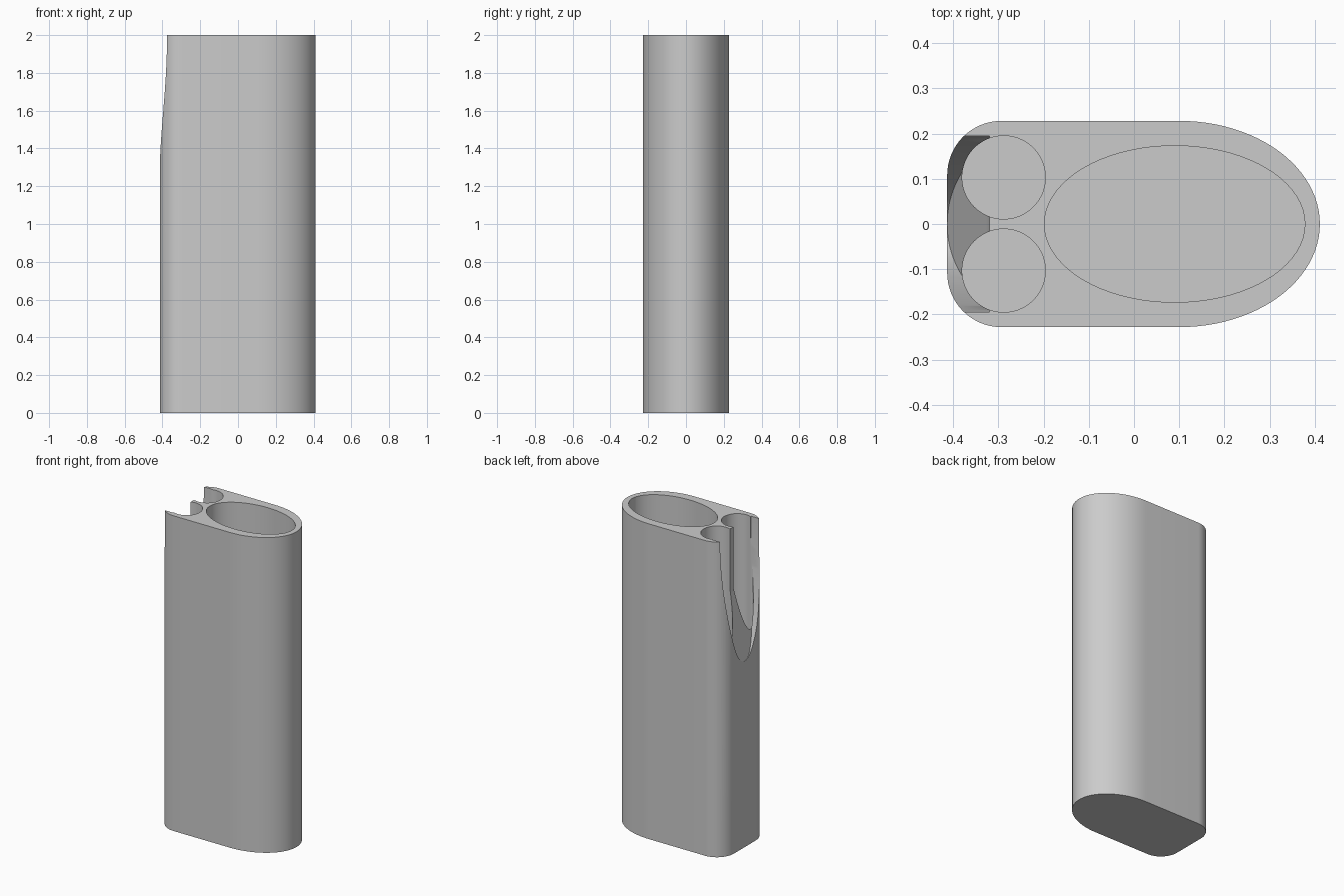
import bpy, bmesh
from math import sin, cos, pi
from mathutils import Vector

cube = bpy.data.objects.get("Cube")
if cube:
    bpy.data.objects.remove(cube, do_unlink=True)

HEIGHT, FLOOR = 2.0, 0.05

grey = bpy.data.materials.new("light_grey")
grey.use_nodes = True
grey.diffuse_color = (0.6, 0.6, 0.6, 1)
grey.node_tree.nodes["Principled BSDF"].inputs["Base Color"].default_value = (0.6, 0.6, 0.6, 1)


def arc(cx, cy, rx, ry, start, end, steps):
    """Points along an elliptical arc, angles in half turns."""
    angles = [pi * (start + (end - start) * i / steps) for i in range(steps + 1)]
    return [(cx + rx * cos(a), cy + ry * sin(a)) for a in angles]


def prism(name, points, offset, cut=None):
    """Extrude a closed outline by offset, optionally trimmed by a plane."""
    bm = bmesh.new()
    face = bm.faces.new([bm.verts.new(p) for p in points])
    top = bmesh.ops.extrude_face_region(bm, geom=[face])["geom"]
    bmesh.ops.translate(bm, vec=offset,
                        verts=[v for v in top if isinstance(v, bmesh.types.BMVert)])
    if cut:
        geom = bm.verts[:] + bm.edges[:] + bm.faces[:]
        res = bmesh.ops.bisect_plane(bm, geom=geom, plane_co=cut[0],
                                     plane_no=cut[1], clear_outer=True)
        edges = [e for e in res["geom_cut"] if isinstance(e, bmesh.types.BMEdge)]
        bmesh.ops.contextual_create(bm, geom=edges)
    bmesh.ops.recalc_face_normals(bm, faces=bm.faces)
    mesh = bpy.data.meshes.new(name)
    bm.to_mesh(mesh)
    bm.free()
    mesh.materials.append(grey)
    obj = bpy.data.objects.new(name, mesh)
    bpy.context.collection.objects.link(obj)
    return obj


def bore(name, cx, cy, rx, ry):
    """Upright hole cutter, open at the top."""
    ring = arc(cx, cy, rx, ry, 0, 2, 72)[:-1]
    return prism(name, [(x, y, FLOOR) for x, y in ring], (0, 0, HEIGHT))


# Case body: rounded corners on one end, half ellipse on the other
outline = (arc(0.10, 0, 0.311, 0.228, -0.5, 0.5, 48)
           + arc(-0.293, 0.108, 0.12, 0.12, 0.5, 1, 16)
           + arc(-0.293, -0.108, 0.12, 0.12, 1, 1.5, 16))
body = prism("case_body", [(x, y, 0) for x, y in outline], (0, 0, HEIGHT))

# Large oval compartment and two round tubes
cutters = [bore("oval_compartment_cutter", 0.09, 0, 0.288, 0.173)]
for side, s in (("left", 1), ("right", -1)):
    cutters.append(bore(side + "_tube_cutter", -0.288, s * 0.103, 0.092, 0.092))

# Thumb slot: half ellipse through the end wall with a sloping floor
slot = arc(0, HEIGHT, 0.195, 0.82, 1, 2, 48) + [(0.195, 2.2), (-0.195, 2.2)]
low, high = Vector((-0.413, 0, 1.18)), Vector((-0.32, 0, 1.62))
slope = high - low
cutters.append(prism("thumb_slot_cutter", [(-0.6, y, z) for y, z in slot],
                     (0.28, 0, 0), (low, Vector((slope.z, 0, -slope.x)))))

bpy.ops.object.select_all(action='DESELECT')
bpy.context.view_layer.objects.active = body
body.select_set(True)
for cutter in cutters:
    mod = body.modifiers.new(cutter.name, 'BOOLEAN')
    mod.operation, mod.solver, mod.object = 'DIFFERENCE', 'EXACT', cutter
    bpy.ops.object.modifier_apply(modifier=mod.name)
    bpy.data.objects.remove(cutter, do_unlink=True)

bpy.ops.object.shade_smooth_by_angle(angle=pi / 6)
